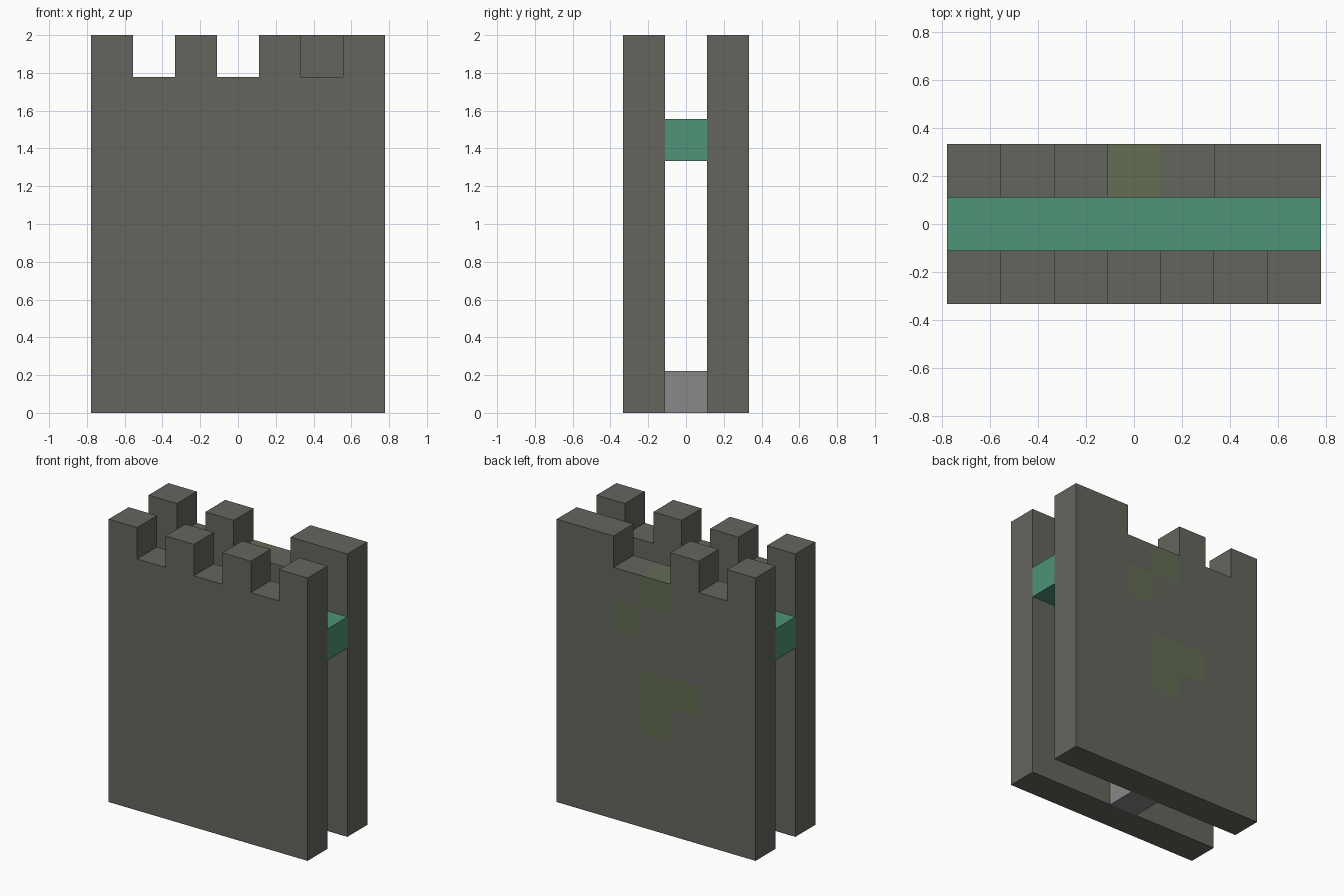
import bpy
import bmesh
from mathutils import Vector

if "Cube" in bpy.data.objects:
    bpy.data.objects.remove(bpy.data.objects["Cube"], do_unlink=True)

# The model is laid out in cubic blocks: 7 wide, 3 deep, 9 tall
UNIT = 2 / 9
WIDE, DEEP, TALL = 7, 3, 9


def make_material(name, rgb):
    """Flat material from 0-255 display values, converted to linear."""
    linear = [((c / 255 + 0.055) / 1.055) ** 2.4 for c in rgb]
    colour = (*linear, 1)
    mat = bpy.data.materials.new(name)
    mat.use_nodes = True
    mat.diffuse_color = colour
    bsdf = mat.node_tree.nodes["Principled BSDF"]
    bsdf.inputs["Base Color"].default_value = colour
    bsdf.inputs["Roughness"].default_value = 0.9
    return mat


stone = make_material("dark stone", (101, 101, 94))
moss = make_material("mossy stone", (99, 109, 84))
teal = make_material("teal", (78, 147, 120))
grey = make_material("light grey", (136, 136, 136))


def build_blocks(name, cells, materials, painted=()):
    """Join unit blocks into one shell; painted blocks use the second material."""
    cells = set(cells)
    centre = Vector((WIDE / 2, DEEP / 2, 0))
    bm = bmesh.new()
    for cell in sorted(cells):
        for axis in range(3):
            for side in (0, 1):
                neighbour = list(cell)
                neighbour[axis] += 2 * side - 1
                if tuple(neighbour) in cells:
                    continue
                corners = []
                for a, b in ((0, 0), (1, 0), (1, 1), (0, 1)):
                    p = Vector(cell)
                    p[axis] += side
                    p[(axis + 1) % 3] += a
                    p[(axis + 2) % 3] += b
                    corners.append(bm.verts.new((p - centre) * UNIT))
                face = bm.faces.new(corners if side else corners[::-1])
                face.material_index = int(cell in painted)
    bmesh.ops.remove_doubles(bm, verts=bm.verts, dist=UNIT / 100)
    mesh = bpy.data.meshes.new(name)
    bm.to_mesh(mesh)
    bm.free()
    for mat in materials:
        mesh.materials.append(mat)
    obj = bpy.data.objects.new(name, mesh)
    bpy.context.collection.objects.link(obj)
    return obj


def wall_cells(row, merlons):
    """A full-width wall with raised blocks along its top."""
    body = [(x, row, z) for x in range(WIDE) for z in range(TALL - 1)]
    return body + [(x, row, TALL - 1) for x in merlons]


# Front wall with even battlements
build_blocks("front_wall", wall_cells(0, (0, 2, 4, 6)), [stone])

# Back wall with a broken battlement and moss patches
moss_spots = ((3, 7), (4, 6), (3, 4), (2, 4), (3, 3))
build_blocks("back_wall", wall_cells(2, (0, 2, 5, 6)), [stone, moss],
             [(x, 2, z) for x, z in moss_spots])

# Walkway between the walls
build_blocks("walkway", [(x, 1, 6) for x in range(WIDE)], [teal])

# Single block at the foot of the gap
build_blocks("base_block", [(3, 1, 0)], [grey])
